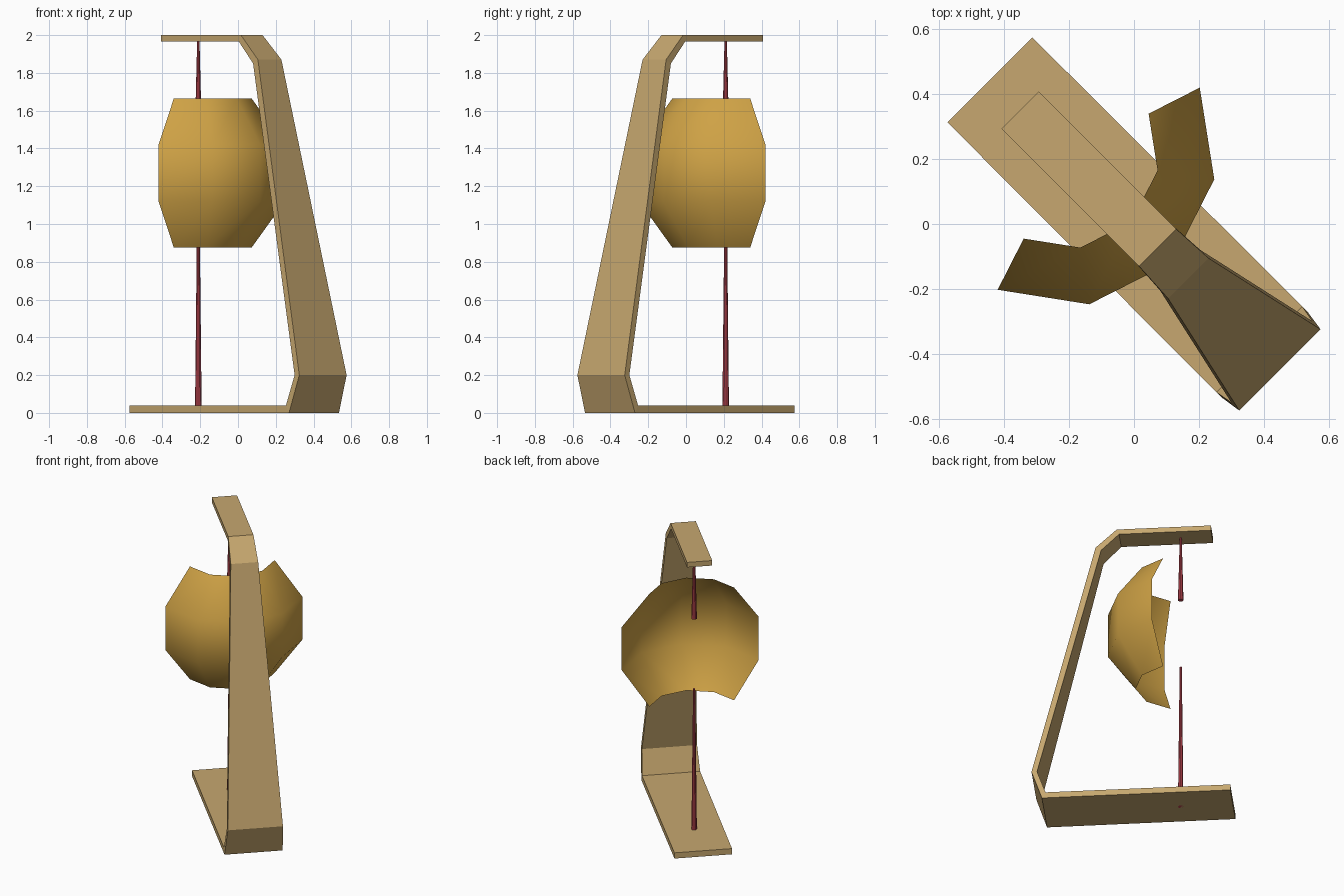
import bpy, bmesh
from math import sin, cos, radians, pi
from mathutils import Matrix, Vector

if "Cube" in bpy.data.objects:
    bpy.data.objects.remove(bpy.data.objects["Cube"])

TURN = Matrix.Rotation(-pi / 4, 4, 'Z')   # the whole stand sits diagonally
AXIS_U, MID_Z, RADIUS = -0.297, 1.27, 0.487


def material(name, rgb):
    m = bpy.data.materials.new(name)
    m.diffuse_color = (*rgb, 1)
    m.use_nodes = True
    m.node_tree.nodes["Principled BSDF"].inputs["Base Color"].default_value = m.diffuse_color
    return m


def finish(bm, name, mat, smooth=False):
    bm.transform(TURN)
    mesh = bpy.data.meshes.new(name)
    for f in bm.faces:
        f.smooth = smooth
    bm.to_mesh(mesh)
    bm.free()
    mesh.materials.append(mat)
    ob = bpy.data.objects.new(name, mesh)
    bpy.context.collection.objects.link(ob)
    return ob


tan = material("tan", (0.57, 0.39, 0.16))
amber = material("amber", (0.62, 0.36, 0.06))
red = material("red", (0.50, 0.06, 0.08))

# Bent frame: (outer u, outer z, inner u, inner z, half width)
stations = [(-0.628, 0.0, -0.628, 0.04, 0.185),
            (0.569, 0.0, 0.546, 0.04, 0.187),
            (0.636, 0.2, 0.601, 0.2, 0.177),
            (0.237, 1.87, 0.201, 1.85, 0.088),
            (0.103, 2.0, 0.088, 1.965, 0.081),
            (-0.496, 2.0, -0.496, 1.965, 0.081)]
bm = bmesh.new()
rings = [[bm.verts.new(p) for p in ((ou, -w, oz), (ou, w, oz), (iu, w, iz), (iu, -w, iz))]
         for ou, oz, iu, iz, w in stations]
for a, b in zip(rings, rings[1:]):
    for i in range(4):
        j = (i + 1) % 4
        bm.faces.new((a[i], a[j], b[j], b[i]))
bm.faces.new(rings[0])
bm.faces.new(rings[-1])
bmesh.ops.recalc_face_normals(bm, faces=bm.faces)
finish(bm, "bent_frame", tan)


# Tapered rods pointing at the middle of the shell
def rod(name, z_low, z_high, r_low, r_high):
    bm = bmesh.new()
    bmesh.ops.create_cone(bm, cap_ends=True, segments=10, radius1=r_low, radius2=r_high,
                          depth=z_high - z_low,
                          matrix=Matrix.Translation((AXIS_U, 0, (z_low + z_high) / 2)))
    finish(bm, name, red)


rod("lower_rod", 0.0, 1.02, 0.018, 0.007)
rod("upper_rod", 1.51, 1.98, 0.018, 0.006)

# Shell: four by three panels of a ten-sided sphere around the rods
bm = bmesh.new()
centre = Vector((AXIS_U, 0, MID_Z))
grid = [[bm.verts.new(centre + RADIUS * Vector((cos(radians(lat)) * cos(radians(lon)),
                                               cos(radians(lat)) * sin(radians(lon)),
                                               sin(radians(lat)))))
         for lon in (-72, -36, 0, 36, 72)]
        for lat in (-54, -18, 18, 54)]
for low, high in zip(grid, grid[1:]):
    for i in range(4):
        bm.faces.new((low[i], low[i + 1], high[i + 1], high[i]))
finish(bm, "curved_shell", amber, smooth=True)
